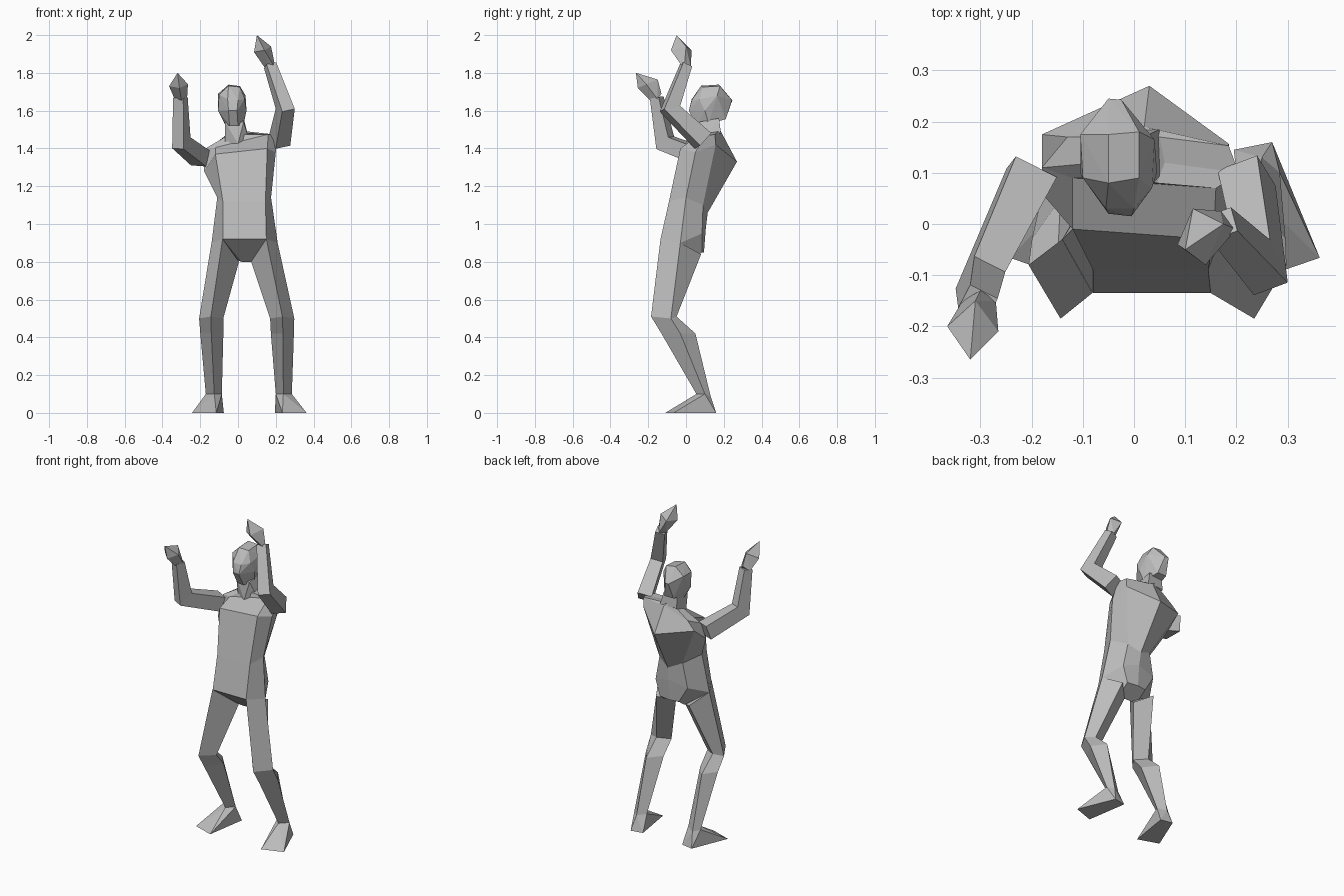
import bpy
import bmesh
from mathutils import Vector

if "Cube" in bpy.data.objects:
    bpy.data.objects.remove(bpy.data.objects["Cube"], do_unlink=True)

# One flat grey for the whole figure
grey = bpy.data.materials.new("plain grey")
grey.use_nodes = True
colour = (.5, .5, .5, 1)
grey.diffuse_color = colour
grey.node_tree.nodes["Principled BSDF"].inputs["Base Color"].default_value = colour


def finish(name, bm):
    """Turn a bmesh into a flat shaded object with outward normals."""
    bmesh.ops.recalc_face_normals(bm, faces=bm.faces[:])
    mesh = bpy.data.meshes.new(name)
    bm.to_mesh(mesh)
    bm.free()
    mesh.materials.append(grey)
    obj = bpy.data.objects.new(name, mesh)
    bpy.context.collection.objects.link(obj)
    return obj


def loft(name, rings):
    """Skin a stack of equal sized rings and close both ends."""
    bm = bmesh.new()
    rows = [[bm.verts.new(point) for point in ring] for ring in rings]
    for low, high in zip(rows, rows[1:]):
        for i in range(len(low)):
            j = (i + 1) % len(low)
            bm.faces.new((low[i], low[j], high[j], high[i]))
    bm.faces.new(rows[0][::-1])
    bm.faces.new(rows[-1])
    return finish(name, bm)


def hull(name, points):
    """Wrap points in a convex faceted solid."""
    bm = bmesh.new()
    for point in points:
        bm.verts.new(point)
    result = bmesh.ops.convex_hull(bm, input=bm.verts[:])
    loose = [g for g in result["geom_interior"] if isinstance(g, bmesh.types.BMVert)]
    bmesh.ops.delete(bm, geom=loose, context="VERTS")
    return finish(name, bm)


def bent_arm(name, joints):
    """Four sided tube through shoulder, elbow and wrist, mitred at the elbow."""
    centres = [Vector(joint[:3]) for joint in joints]
    upper = (centres[1] - centres[0]).normalized()
    fore = (centres[2] - centres[1]).normalized()
    hinge = upper.cross(fore).normalized()
    tangents = (upper, (upper + fore).normalized(), fore)
    rings = []
    for centre, tangent, joint in zip(centres, tangents, joints):
        across = hinge * joint[3]
        deep = hinge.cross(tangent).normalized() * joint[4]
        rings.append([centre + across + deep, centre - across + deep,
                      centre - across - deep, centre + across - deep])
    return loft(name, rings)


def other_side(points):
    """Mirror across the body line, which leans a little with height."""
    return [(2 * (.06 - .028 * z) - x, y, z) for x, y, z in points]


# Torso: each ring runs front right, front left, left, back left,
# back middle, back right, right
crotch = [(.02, 0, .8), (.085, 0, .8), (.12, .03, .81), (.12, .085, .85),
          (.05, .095, .85), (-.01, .085, .85), (-.01, .03, .81)]
hips = [(-.08, -.135, .92), (.15, -.135, .92), (.21, -.03, .9), (.15, .085, .95),
        (.05, .105, .98), (-.07, .085, .95), (-.14, -.03, .9)]
waist = [(-.08, -.09, 1.12), (.145, -.09, 1.12), (.175, 0, 1.14), (.12, .09, 1.1),
         (.045, .115, 1.06), (-.04, .09, 1.1), (-.11, 0, 1.14)]
chest = [(-.12, -.01, 1.37), (.155, -.03, 1.4), (.2, .05, 1.38), (.185, .157, 1.42),
         (.03, .27, 1.33), (-.18, .175, 1.37), (-.18, .06, 1.28)]
shoulders = [(-.12, .09, 1.405), (.16, .07, 1.475), (.205, .1, 1.465),
             (.185, .153, 1.475), (.02, .19, 1.48), (-.13, .17, 1.42),
             (-.18, .11, 1.395)]
collar = [(-.05, .1, 1.445), (.045, .08, 1.475), (.06, .12, 1.48), (.05, .17, 1.49),
          (0, .18, 1.5), (-.05, .17, 1.48), (-.07, .12, 1.46)]
loft("torso", [crotch, hips, waist, chest, shoulders, collar])

# Neck and head: faceted solids, the head turned slightly
hull("neck", [(0, .06, 1.425), (-.07, .1, 1.43), (.055, .1, 1.46),
              (-.06, .18, 1.48), (.05, .185, 1.48), (-.068, .08, 1.54),
              (.03, .07, 1.54), (-.06, .17, 1.56), (.03, .175, 1.56)])
crown = [(-.105, .175, 1.69), (-.05, .175, 1.738), (.01, .18, 1.73), (.04, .165, 1.68),
         (-.1, .09, 1.685), (-.05, .08, 1.732), (.01, .09, 1.725), (.035, .07, 1.66)]
face = [(-.055, .03, 1.66), (0, .03, 1.655), (-.05, .02, 1.6), (-.005, .015, 1.6),
        (-.045, .06, 1.52), (0, .055, 1.52)]
sides = [(-.105, .1, 1.6), (.045, .1, 1.6), (-.07, .12, 1.53), (.03, .12, 1.53)]
nape = [(-.05, .245, 1.655), (-.025, .243, 1.655), (-.06, .21, 1.555), (0, .21, 1.555)]
hull("head", crown + face + sides + nape)

# Legs: diamond rings run front, outer, back, inner
thigh_top = [(.15, -.135, .92), (.21, -.03, .9), (.15, .08, .84), (.07, 0, .8)]
knee = [(.235, -.185, .51), (.298, -.08, .5), (.24, -.05, .51), (.17, -.1, .5)]
calf = [(.238, -.13, .42), (.296, -.03, .42), (.24, .05, .42), (.174, -.03, .42)]
ankle = [(.24, .055, .1), (.285, .1, .1), (.25, .13, .09), (.2, .1, .1)]
sole = [(.27, .16, 0), (.195, .145, 0), (.363, -.066, 0), (.235, -.11, 0)]
for side, place in (("left", list), ("right", other_side)):
    loft(side + "_leg", [place(ring) for ring in (thigh_top, knee, calf, ankle)])
    hull(side + "_foot", place(ankle + sole))

# Arms: x, y, z, half width, half depth at shoulder, elbow and wrist
bent_arm("right_arm", [(-.2, .1, 1.35, .045, .045),
                       (-.3, -.11, 1.43, .034, .048),
                       (-.305, -.155, 1.67, .03, .026)])
bent_arm("left_arm", [(.22, .09, 1.44, .042, .048),
                      (.25, -.085, 1.61, .036, .046),
                      (.17, 0, 1.84, .028, .026)])

# Hands: pointed mitts that widen from the wrist
hull("right_hand", [(-.335, -.15, 1.66), (-.27, -.15, 1.66), (-.3, -.19, 1.655),
                    (-.3, -.13, 1.69), (-.365, -.2, 1.73), (-.265, -.21, 1.74),
                    (-.32, -.265, 1.8), (-.31, -.255, 1.72), (-.31, -.15, 1.765)])
hull("left_hand", [(.14, 0, 1.83), (.2, -.01, 1.82), (.16, -.03, 1.85),
                   (.17, .025, 1.83), (.085, -.04, 1.91), (.175, 0, 1.94),
                   (.1, -.05, 2), (.115, .03, 1.92), (.14, -.08, 1.92)])
